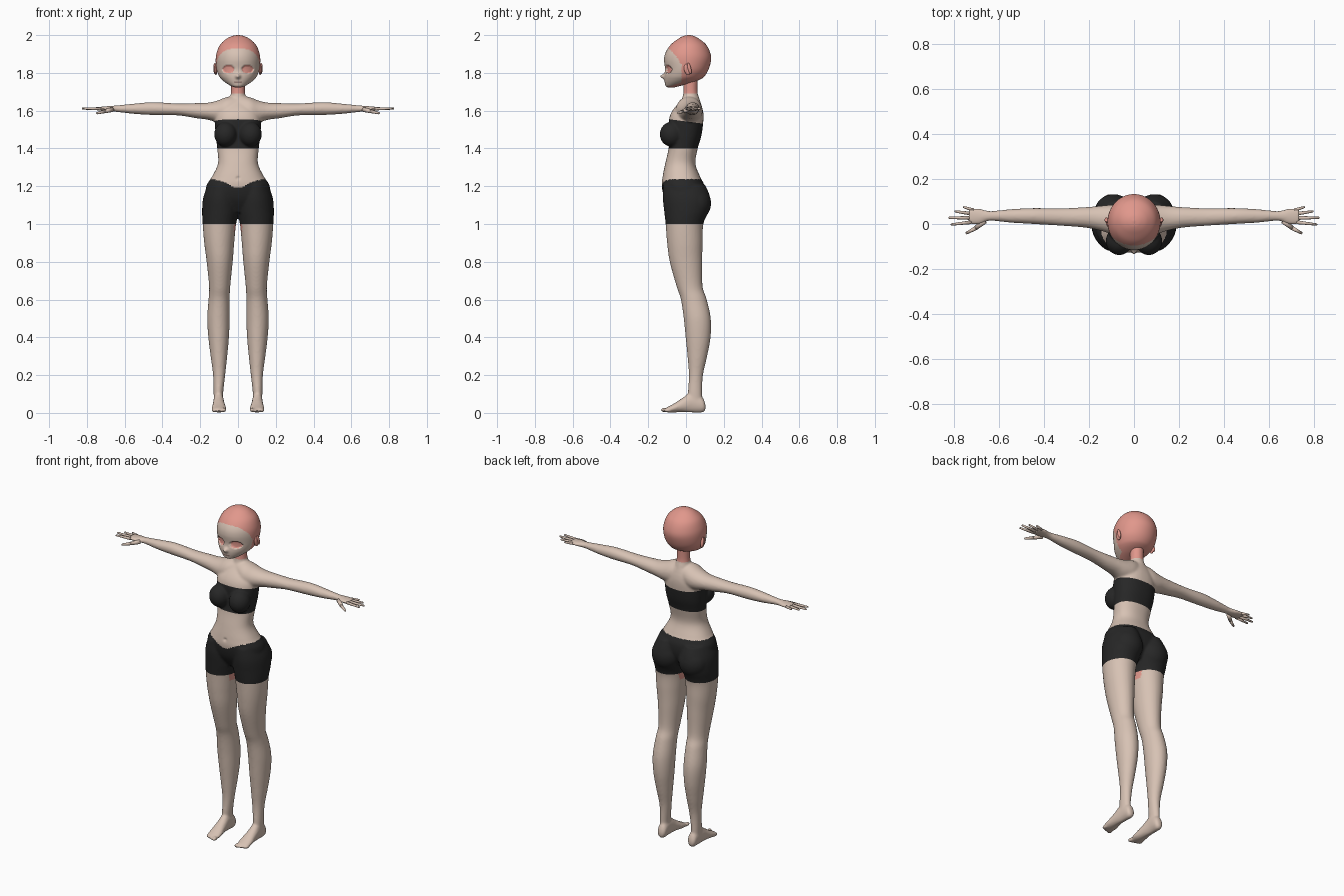
import bpy, bmesh, math
from mathutils import Vector, Matrix

cube = bpy.data.objects.get("Cube")
if cube:
    bpy.data.objects.remove(cube)


def material(name, rgb):
    m = bpy.data.materials.new(name)
    m.use_nodes = True
    m.diffuse_color = (*rgb, 1)
    m.node_tree.nodes["Principled BSDF"].inputs["Base Color"].default_value = (*rgb, 1)
    return m


SKIN, PINK, BLACK, LIP = range(4)
PALETTE = [material("skin", (0.68, 0.54, 0.455)), material("scalp_pink", (0.75, 0.31, 0.26)),
           material("black_cloth", (0.02, 0.02, 0.02)), material("lip", (0.36, 0.24, 0.21))]


def spline(rows, steps):
    """Catmull-Rom resampling of a list of tuples."""
    out = []
    for i in range(len(rows) - 1):
        a, b, c, d = (rows[max(0, min(len(rows) - 1, i + k))] for k in (-1, 0, 1, 2))
        for s in range(steps):
            t = s / steps
            out.append([q + t / 2 * (r - p + t * (2 * p - 5 * q + 4 * r - e + t * (3 * q - 3 * r + e - p)))
                        for p, q, r, e in zip(a, b, c, d)])
    return out + [list(rows[-1])]


def loft(bm, rows, axis, side=1, seg=32, steps=6, power=1.0):
    """Closed loft; each row is (position, low u, high u, low v, high v)."""
    rings = []
    for t, u0, u1, v0, v1 in spline(rows, steps):
        ring = []
        for k in range(seg):
            a = 2 * math.pi * k / seg
            c, s = (math.copysign(abs(f) ** power, f) for f in (math.cos(a), math.sin(a)))
            u, v = (u0 + u1) / 2 + c * (u1 - u0) / 2, (v0 + v1) / 2 + s * (v1 - v0) / 2
            p = {"x": (t, u, v), "y": (u, t, v), "z": (u, v, t)}[axis]
            ring.append(bm.verts.new((p[0] * side, p[1], p[2])))
        rings.append(ring)
    faces = [bm.faces.new(rings[0]), bm.faces.new(rings[-1])]
    for a, b in zip(rings, rings[1:]):
        for k in range(seg):
            n = (k + 1) % seg
            faces.append(bm.faces.new((a[k], a[n], b[n], b[k])))
    bmesh.ops.recalc_face_normals(bm, faces=faces)


def ellipsoid(bm, centre, size, tilt=0.0):
    m = Matrix.Translation(centre) @ Matrix.Rotation(tilt, 4, "X") @ Matrix.Diagonal((*size, 1))
    bmesh.ops.create_uvsphere(bm, u_segments=24, v_segments=16, radius=1, matrix=m)


def finger(bm, start, end, r0, r1):
    """Tapered rounded rod."""
    a, b = Vector(start), Vector(end)
    d = b - a
    m = Matrix.Translation((a + b) / 2) @ d.to_track_quat("Z", "Y").to_matrix().to_4x4()
    bmesh.ops.create_cone(bm, cap_ends=True, segments=12, radius1=r0, radius2=r1, depth=d.length, matrix=m)
    bmesh.ops.create_uvsphere(bm, u_segments=12, v_segments=8, radius=r1, matrix=Matrix.Translation(b))


def finish(name, bm, rule):
    for f in bm.faces:
        f.smooth = True
        f.material_index = rule(f.calc_center_median(), f.normal)
    mesh = bpy.data.meshes.new(name)
    bm.to_mesh(mesh)
    bm.free()
    for m in PALETTE:
        mesh.materials.append(m)
    ob = bpy.data.objects.new(name, mesh)
    bpy.context.collection.objects.link(ob)
    return ob


# Body volumes: torso and neck
bm = bmesh.new()
torso = [(1.06, -.11, .11, -.07, .06), (1.13, -.165, .165, -.112, .095), (1.2, -.168, .168, -.128, .098),
         (1.25, -.138, .138, -.124, .075), (1.32, -.106, .106, -.11, .05), (1.4, -.11, .11, -.092, .062),
         (1.47, -.118, .118, -.088, .082), (1.55, -.122, .122, -.09, .092), (1.6, -.105, .105, -.072, .09),
         (1.65, -.05, .05, -.03, .075)]
loft(bm, torso, "z", power=.88, seg=48)
loft(bm, [(1.6, -.06, .06, -.04, .085), (1.66, -.045, .045, -.022, .072),
          (1.7, -.037, .037, -.014, .061), (1.78, -.037, .037, -.015, .063)], "z")

leg = [(.04, .08, .128, .012, .088), (.1, .079, .129, .01, .085), (.2, .068, .132, .015, .09),
       (.3, .057, .145, .008, .112), (.4, .048, .157, -.002, .13), (.5, .044, .163, -.012, .131),
       (.6, .044, .156, -.027, .11), (.67, .041, .153, -.05, .088), (.8, .028, .166, -.086, .086),
       (.9, .02, .179, -.1, .088), (1, .01, .187, -.108, .092), (1.07, -.005, .19, -.116, .12),
       (1.14, -.005, .184, -.123, .128), (1.21, .01, .158, -.12, .1)]
foot = [(.103, .088, .116, .015, .045), (.085, .075, .127, .002, .085), (.03, .075, .13, .002, .11),
        (-.02, .07, .134, .004, .078), (-.07, .062, .139, .002, .046), (-.108, .066, .136, .003, .026)]
arm = [(0, -.04, .075, 1.54, 1.68), (.06, -.055, .087, 1.53, 1.672), (.11, -.042, .085, 1.538, 1.653),
       (.16, -.027, .08, 1.552, 1.642), (.22, -.016, .075, 1.56, 1.64), (.32, -.008, .07, 1.575, 1.638),
       (.45, .0, .071, 1.577, 1.645), (.55, .006, .066, 1.583, 1.637), (.64, .014, .058, 1.593, 1.628),
       (.69, -.001, .069, 1.597, 1.624), (.735, .0, .071, 1.6, 1.62)]
for s in (1, -1):
    loft(bm, leg, "z", s)
    loft(bm, foot, "y", s)
    loft(bm, arm, "x", s)
    ellipsoid(bm, (s * .066, -.076, 1.475), (.06, .063, .066))
    ellipsoid(bm, (s * .09, .055, 1.11), (.086, .078, .09))
    # Toes
    for i in range(5):
        r = .012 if i == 0 else .0085
        ellipsoid(bm, (s * (.073 + .0145 * i), -.115 + .005 * i, .004 + r), (r * .85, .022, r))

# Fuse the volumes into one skin
raw = finish("body_volumes", bm, lambda c, n: 0)
fuse = raw.modifiers.new("fuse", "REMESH")
fuse.mode, fuse.voxel_size = "VOXEL", .0065
soft = raw.modifiers.new("soften", "SMOOTH")
soft.factor, soft.iterations = .5, 5
graph = bpy.context.evaluated_depsgraph_get()
fused = bpy.data.meshes.new_from_object(raw.evaluated_get(graph))
bpy.data.objects.remove(raw)
bm = bmesh.new()
bm.from_mesh(fused)
bpy.data.meshes.remove(fused)

# Navel, and clean cuts along the cloth hems
for v in bm.verts:
    if v.co.y < 0:
        v.co.y += .008 * math.exp(-(v.co.x ** 2 + (v.co.z - 1.243) ** 2) / .00006)
for point, normal in (((0, 0, 1), (0, 0, 1)), ((0, 0, 1.4), (0, 0, 1)),
                      ((0, 0, 1.543), (0, .13, 1)), ((0, 0, 1.69), (0, 0, 1))):
    bmesh.ops.bisect_plane(bm, geom=bm.verts[:] + bm.edges[:] + bm.faces[:], plane_co=point, plane_no=normal)
bm.normal_update()


def body_colour(c, n):
    waist = 1.238 - (.045 * math.exp(-(c.x / .075) ** 2) if c.y < 0 else 0)
    if 1 < c.z < waist or (1.4 < c.z < 1.543 - .13 * c.y and abs(c.x) < .14):
        return BLACK
    if c.z > 1.69 or (.96 < c.z < 1 and abs(c.x) < .022):
        return PINK
    return SKIN


finish("body", bm, body_colour)

# Fingers
bm = bmesh.new()
for s in (1, -1):
    for start, end, r in (((.725, .008), (.812, -.002), .0085), ((.725, .027), (.822, .028), .0088),
                          ((.725, .046), (.795, .056), .0085), ((.715, .062), (.758, .075), .0078)):
        finger(bm, (s * start[0], start[1], 1.61), (s * end[0], end[1], 1.611), r, r * .6)
    finger(bm, (s * .665, .014, 1.606), (s * .705, -.018, 1.596), .013, .0095)
    finger(bm, (s * .705, -.018, 1.596), (s * .745, -.04, 1.587), .0095, .006)
finish("fingers", bm, lambda c, n: SKIN)

# Head
bm = bmesh.new()
skull = [(1.722, -.012, .012, -.092, -.065), (1.73, -.035, .035, -.107, -.035), (1.746, -.063, .063, -.112, .025),
         (1.765, -.086, .086, -.115, .075), (1.785, -.101, .101, -.115, .1), (1.82, -.114, .114, -.111, .12),
         (1.87, -.118, .118, -.116, .133), (1.91, -.112, .112, -.107, .127), (1.95, -.094, .094, -.08, .106),
         (1.98, -.062, .062, -.042, .07), (1.995, -.031, .031, -.014, .042), (2, -.004, .004, .01, .018)]
loft(bm, skull, "z", seg=128, steps=9)


def in_eye(c):
    return c.y < 0 and ((abs(c.x) - .051) / .03) ** 2 + ((c.z - 1.819) / .021) ** 2 < 1


for v in bm.verts:
    if in_eye(v.co):
        v.co.y += .012
    elif v.co.y < 0:
        v.co.y -= .02 * math.exp(-(v.co.x / .012) ** 2 - ((v.co.z - 1.782) / .012) ** 2)
bm.normal_update()


def head_colour(c, n):
    if in_eye(c):
        return PINK
    if c.y < -.09 and abs(c.x) < .02 and abs(c.z - 1.75) < .004:
        return LIP
    face = c.y < -.024 and c.z < 1.935 - 10 * max(0, c.y + .12) ** 2 and n.z > -.85
    return SKIN if face else PINK


finish("head", bm, head_colour)

# Ears: lobe with a raised rim
bm = bmesh.new()
for s in (1, -1):
    ellipsoid(bm, (s * .117, .008, 1.818), (.008, .018, .03), .25)
    ellipsoid(bm, (s * .122, .018, 1.824), (.009, .009, .03), .25)
finish("ears", bm, lambda c, n: PINK)
